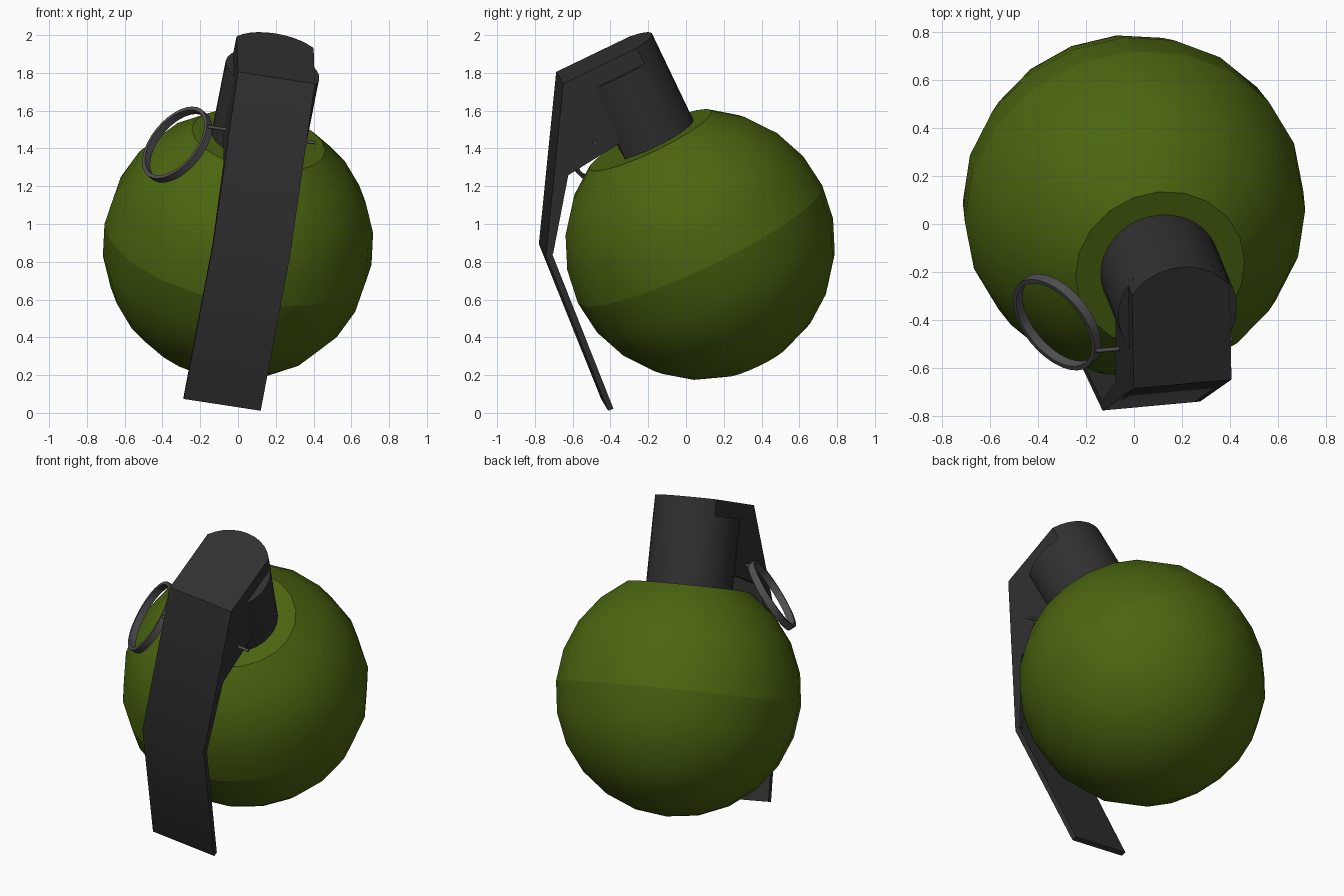
import bpy, bmesh
from math import radians, sin, cos, asin, pi
from mathutils import Matrix, Vector

cube = bpy.data.objects.get("Cube")
if cube:
    bpy.data.objects.remove(cube, do_unlink=True)


def material(name, color):
    m = bpy.data.materials.new(name)
    m.diffuse_color = (*color, 1)
    m.use_nodes = True
    bsdf = next(n for n in m.node_tree.nodes if n.type == 'BSDF_PRINCIPLED')
    bsdf.inputs["Base Color"].default_value = (*color, 1)
    return m


GREEN = material("olive green", (0.07, 0.13, 0.005))
BLACK = material("matte black", (0.03, 0.03, 0.03))
STEEL = material("grey steel", (0.08, 0.08, 0.08))

# Tilted frame: local x = lever width, y = back, z = body axis
CENTER = Vector((0, 0.075, 0.892))
up = Vector((0.175, -0.425, 0.888)).normalized()
side = Vector((0.985, 0.09, -0.15))
side = (side - up * side.dot(up)).normalized()
back = up.cross(side)
FRAME = Matrix.Translation(CENTER) @ Matrix((side, back, up)).transposed().to_4x4()


def finish(name, bm, mat, matrix=FRAME, angle=35, sharp=lambda e: False):
    """Smooth shading with sharp edges by angle or by rule."""
    bmesh.ops.recalc_face_normals(bm, faces=bm.faces)
    for f in bm.faces:
        f.smooth = True
    for e in bm.edges:
        e.smooth = e.calc_face_angle(0) < radians(angle) and not sharp(e)
    bm.transform(matrix)
    mesh = bpy.data.meshes.new(name)
    bm.to_mesh(mesh)
    bm.free()
    mesh.materials.append(mat)
    ob = bpy.data.objects.new(name, mesh)
    bpy.context.collection.objects.link(ob)
    return ob


def prism(name, outline, lo, hi, along, mat):
    """Extrude an outline along local x (outline y,z) or z (outline x,y)."""
    bm = bmesh.new()
    put = (lambda p: (lo, *p)) if along == 'x' else (lambda p: (*p, lo))
    face = bm.faces.new([bm.verts.new(put(p)) for p in outline])
    new = bmesh.ops.extrude_face_region(bm, geom=[face])["geom"]
    d = hi - lo
    bmesh.ops.translate(bm, vec=(d, 0, 0) if along == 'x' else (0, 0, d),
                        verts=[v for v in new if isinstance(v, bmesh.types.BMVert)])
    return finish(name, bm, mat)


def arc(r, start, end, n):
    return [(r * cos(start + (end - start) * i / n),
             r * sin(start + (end - start) * i / n)) for i in range(n + 1)]


# Round body with a flat neck seat and a crisp seam at its equator
bm = bmesh.new()
bmesh.ops.create_uvsphere(bm, u_segments=20, v_segments=12, radius=0.718)
bmesh.ops.delete(bm, geom=[v for v in bm.verts if v.co.z > 0.65], context='VERTS')
bmesh.ops.holes_fill(bm, edges=[e for e in bm.edges if e.is_boundary], sides=0)
finish("body", bm, GREEN, angle=28,
       sharp=lambda e: all(abs(v.co.z) < 0.001 for v in e.verts)
       or all(v.co.z > 0.6 for v in e.verts))

# Fuse housing with a flat front
R, HALF = 0.252, 0.207
flat = asin(0.166 / R)
prism("fuse_housing", arc(R, -flat, pi + flat, 22), 0.58, 1.04, 'z', BLACK)

# Lever cap, rounded at the back
TOP = 1.135
edge = pi / 2 - asin(HALF / R)
cap = arc(R, edge, pi - edge, 10) + [(-HALF, -0.23), (HALF, -0.23)]
prism("lever_cap", cap, 1.04, TOP, 'z', BLACK)

# Bent lever plate
plate = [(-0.2, TOP), (-0.29, TOP), (-0.766, 0.342), (-0.823, -0.554),
         (-0.793, -0.556), (-0.732, 0.335), (-0.27, 1.1), (-0.2, 1.1)]
prism("lever_plate", plate, -HALF, HALF, 'x', BLACK)

# Folded side flanges
flange = [(-0.29, TOP), (-0.766, 0.342), (-0.727, 0.335), (-0.475, 0.68),
          (-0.15, 0.715), (-0.15, 1.04), (0.14, 1.04), (0.14, TOP)]
for name, lo in (("right_flange", -HALF), ("left_flange", HALF - 0.025)):
    prism(name, flange, lo, lo + 0.025, 'x', BLACK)

# Safety pin through both flanges
a, b = Vector((0.41, -0.48, 1.43)), Vector((-0.16, -0.53, 1.515))
bm = bmesh.new()
bmesh.ops.create_cone(bm, cap_ends=True, segments=8, radius1=0.009, radius2=0.009,
                      depth=(a - b).length)
turn = (a - b).to_track_quat('Z', 'Y').to_matrix().to_4x4()
finish("safety_pin", bm, STEEL, Matrix.Translation((a + b) / 2) @ turn, 50)

# Pull ring: a flat band
bm = bmesh.new()
bmesh.ops.create_cone(bm, cap_ends=False, segments=32, radius1=0.226, radius2=0.226,
                      depth=0.042)
turn = Vector((0.65, 0.54, -0.54)).to_track_quat('Z', 'Y').to_matrix().to_4x4()
ring = finish("pull_ring", bm, STEEL, Matrix.Translation((-0.322, -0.41, 1.42)) @ turn)
band = ring.modifiers.new("band", 'SOLIDIFY')
band.thickness = 0.02
bpy.context.view_layer.objects.active = ring
ring.select_set(True)
bpy.ops.object.modifier_apply(modifier=band.name)
bpy.ops.object.shade_smooth_by_angle(angle=radians(35))
